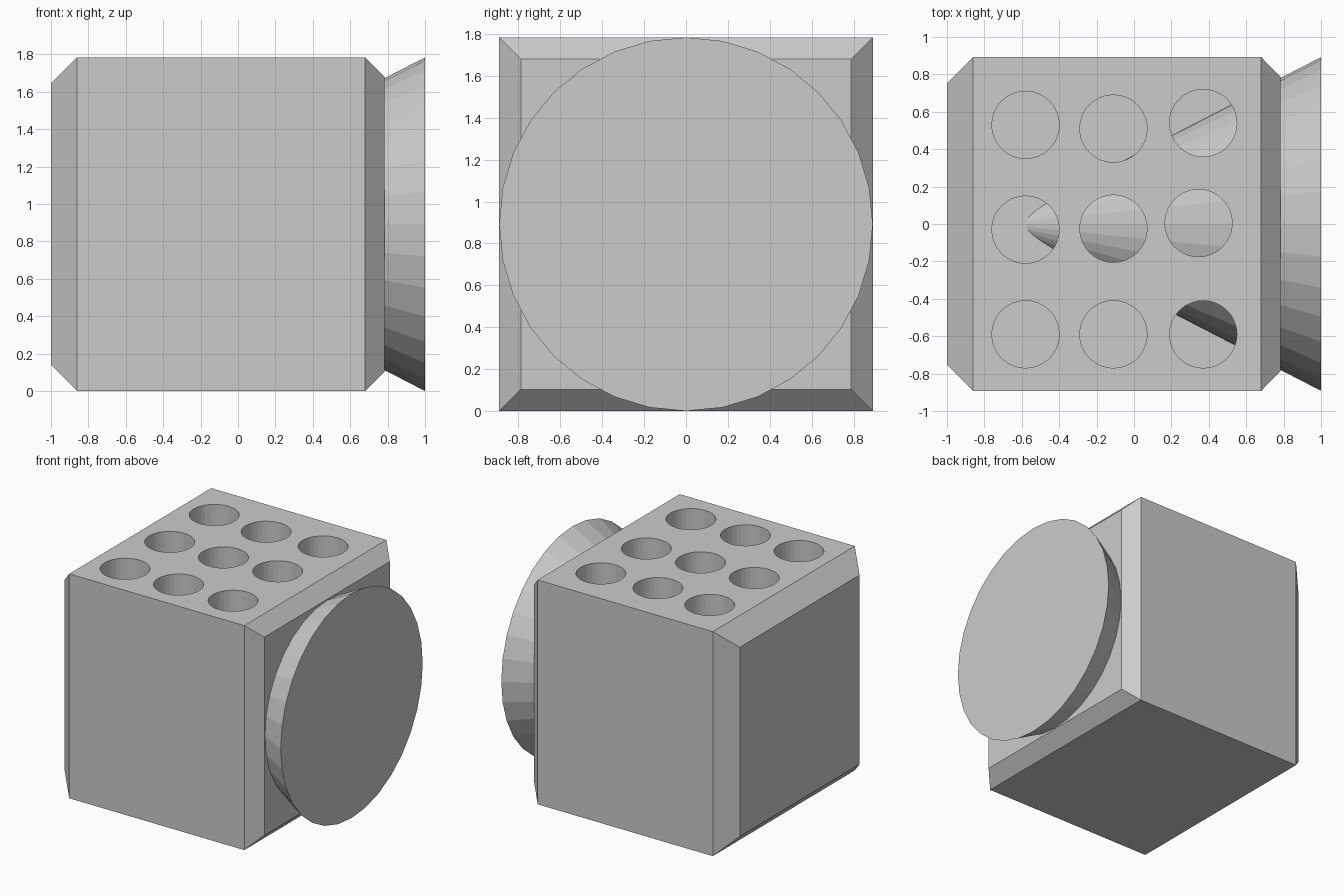
import bpy, bmesh, math
from mathutils import Matrix, Vector

if "Cube" in bpy.data.objects:
    bpy.data.objects.remove(bpy.data.objects["Cube"])

R = 0.892          # half height of the block, also the disc radius
HOLE_R = 0.18
HOLE_FLOOR = 0.97

grey = bpy.data.materials.new("plain_grey")
grey.diffuse_color = (0.6, 0.6, 0.6, 1)
grey.use_nodes = True
grey.node_tree.nodes["Principled BSDF"].inputs["Base Color"].default_value = grey.diffuse_color


def add_object(name, bm):
    bmesh.ops.recalc_face_normals(bm, faces=bm.faces)
    mesh = bpy.data.meshes.new(name)
    bm.to_mesh(mesh)
    bm.free()
    mesh.materials.append(grey)
    obj = bpy.data.objects.new(name, mesh)
    bpy.context.collection.objects.link(obj)
    return obj


# Block: square rings along x, with chamfered left and right ends
bm = bmesh.new()
rings = []
for x, h in ((-1, 0.752), (-0.86, R), (0.68, R), (0.783, 0.788)):
    rings.append([bm.verts.new((x, sy * h, R + sz * h))
                  for sy, sz in ((-1, -1), (1, -1), (1, 1), (-1, 1))])
for a, b in zip(rings, rings[1:]):
    for i in range(4):
        j = (i + 1) % 4
        bm.faces.new((a[i], a[j], b[j], b[i]))
bm.faces.new(rings[0])
bm.faces.new(rings[-1])
block = add_object("block", bm)

# Hole cutters: three slightly uneven rows of round pockets in the top
centres = ((-0.58, 0.53), (-0.11, 0.51), (0.37, 0.54),
           (-0.58, -0.03), (-0.11, -0.025), (0.345, 0.005),
           (-0.58, -0.59), (-0.11, -0.59), (0.37, -0.59))
bm = bmesh.new()
depth = 2 * R + 0.2 - HOLE_FLOOR
for x, y in centres:
    bmesh.ops.create_cone(bm, cap_ends=True, segments=32,
                          radius1=HOLE_R, radius2=HOLE_R, depth=depth,
                          matrix=Matrix.Translation((x, y, HOLE_FLOOR + depth / 2)))
cutter = add_object("hole_cutter", bm)
cutter.hide_render = True
cutter.hide_set(True)

cut = block.modifiers.new("holes", 'BOOLEAN')
cut.operation = 'DIFFERENCE'
cut.solver = 'EXACT'
cut.object = cutter

# Cone: wide disc end on the right, its point buried inside the block
apex_x = -0.73
length = 1 - apex_x
bm = bmesh.new()
bmesh.ops.create_cone(bm, cap_ends=True, segments=32, radius1=R, radius2=0,
                      depth=length,
                      matrix=Matrix.Translation(((1 + apex_x) / 2, 0, R))
                      @ Matrix.Rotation(-math.pi / 2, 4, 'Y'))
bmesh.ops.remove_doubles(bm, verts=bm.verts, dist=1e-5)
add_object("cone", bm)
